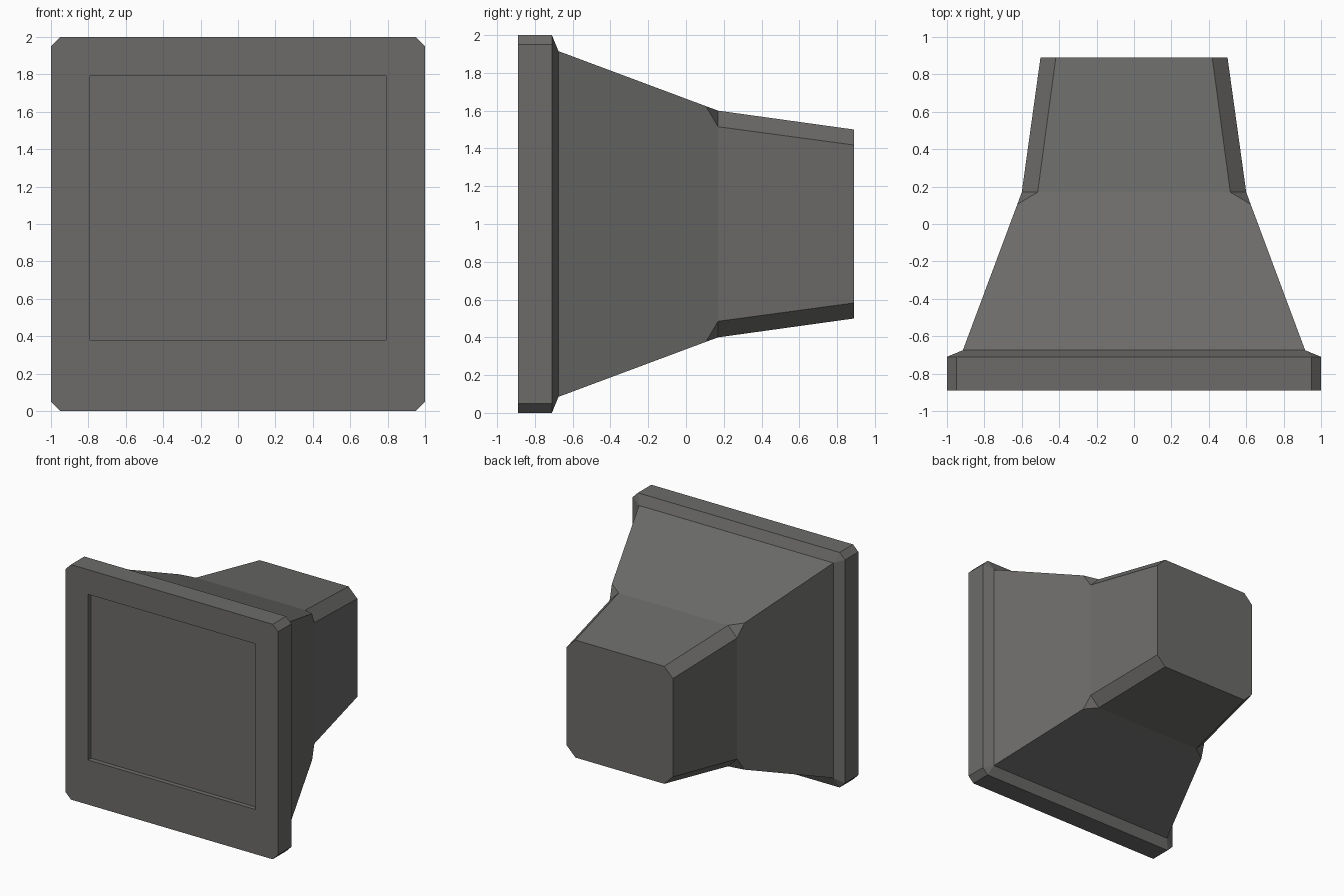
import bpy
import bmesh

cube = bpy.data.objects.get("Cube")
if cube:
    bpy.data.objects.remove(cube, do_unlink=True)

# Single dark grey plastic
grey = bpy.data.materials.new("dark_grey_plastic")
grey.use_nodes = True
colour = (0.15, 0.148, 0.144, 1)
grey.diffuse_color = colour
grey.node_tree.nodes["Principled BSDF"].inputs["Base Color"].default_value = colour


def ring(bm, y, hx, hz, cut, zc=1.0):
    """Rectangle facing the y axis with its four corners cut off."""
    right = [(hx, -hz + cut), (hx, hz - cut), (hx - cut, hz)]
    left = [(-hx + cut, hz), (-hx, hz - cut), (-hx, -hz + cut)]
    bottom = [(-hx + cut, -hz), (hx - cut, -hz)]
    return [bm.verts.new((x, y, zc + z)) for x, z in right + left + bottom]


def loft(name, sections):
    """Join the cross-sections in order and close both ends."""
    bm = bmesh.new()
    rings = [ring(bm, *s) for s in sections]
    for a, b in zip(rings, rings[1:]):
        for i in range(8):
            j = (i + 1) % 8
            bm.faces.new((a[i], a[j], b[j], b[i]))
    bm.faces.new(rings[0])
    bm.faces.new(rings[-1])
    # Square sections have doubled corners, which merge here
    bmesh.ops.remove_doubles(bm, verts=bm.verts, dist=0.0005)
    bmesh.ops.recalc_face_normals(bm, faces=bm.faces)
    mesh = bpy.data.meshes.new(name)
    bm.to_mesh(mesh)
    bm.free()
    mesh.materials.append(grey)
    obj = bpy.data.objects.new(name, mesh)
    bpy.context.collection.objects.link(obj)
    return obj


loft("monitor_casing", [
    (-0.85, 0.79, 0.705, 0, 1.085),   # recessed screen
    (-0.89, 0.79, 0.705, 0, 1.085),   # screen opening
    (-0.89, 1.0, 1.0, 0.05),          # bezel front
    (-0.71, 1.0, 1.0, 0.05),          # bezel back
    (-0.675, 0.915, 0.915, 0),        # funnel start
    (0.105, 0.624, 0.624, 0),         # funnel end
    (0.17, 0.60, 0.60, 0.085),        # neck start
    (0.89, 0.50, 0.50, 0.082),        # neck back
])
